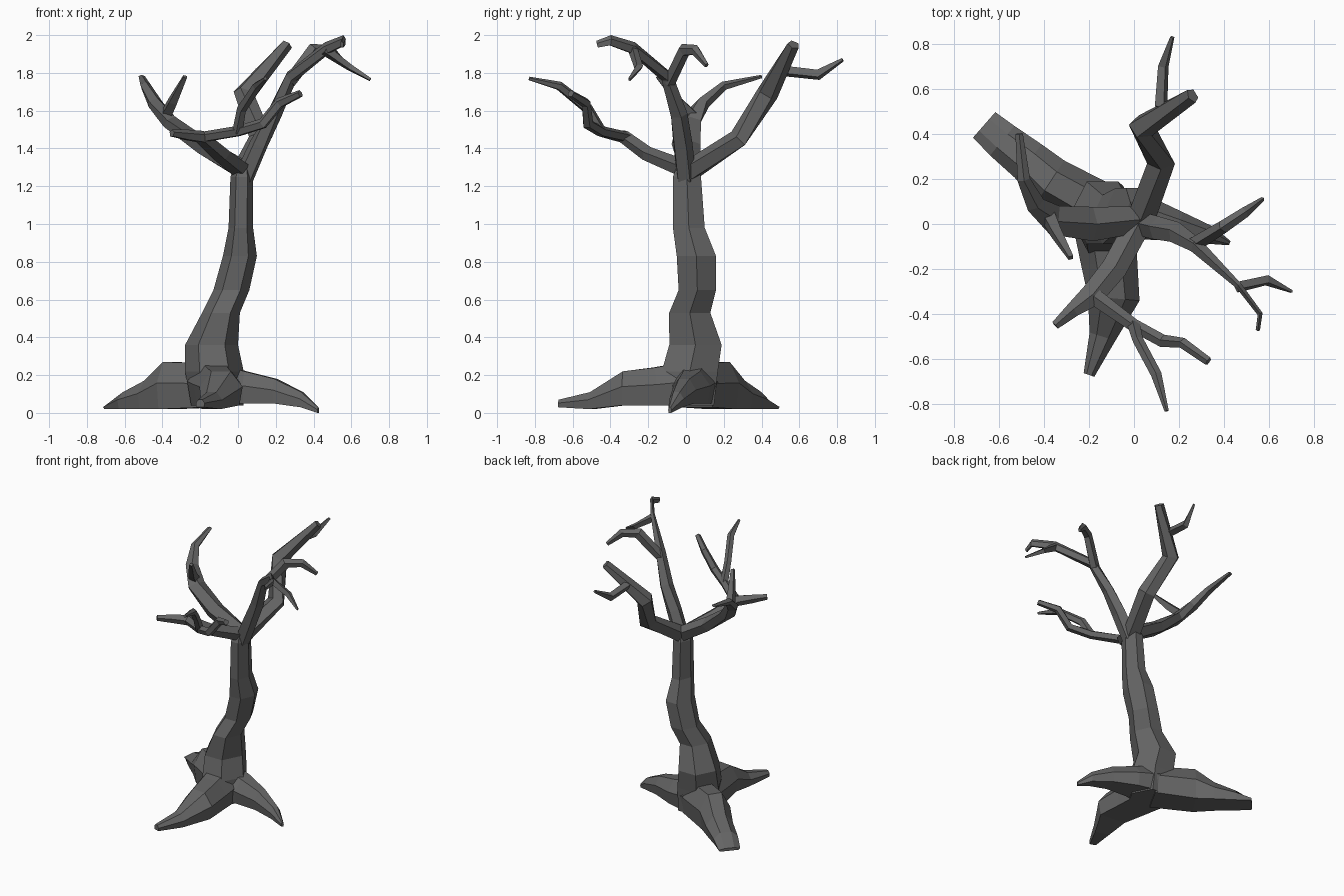
import bpy, bmesh, math
from mathutils import Vector

bark = bpy.data.materials.new("dark_bark")
bark.diffuse_color = (0.13, 0.13, 0.13, 1)


def loft(name, rings):
    """Skin a list of equal-length rings and cap both ends."""
    n = len(rings[0])
    bm = bmesh.new()
    loops = [[bm.verts.new(p) for p in r] for r in rings]
    for a, b in zip(loops, loops[1:]):
        for i in range(n):
            j = (i + 1) % n
            bm.faces.new((a[i], a[j], b[j], b[i]))
    bm.faces.new(loops[0])
    bm.faces.new(loops[-1])
    bmesh.ops.recalc_face_normals(bm, faces=bm.faces)
    mesh = bpy.data.meshes.new(name)
    bm.to_mesh(mesh)
    bm.free()
    mesh.materials.append(bark)
    obj = bpy.data.objects.new(name, mesh)
    bpy.context.collection.objects.link(obj)
    return obj


def directions(pts):
    return [(pts[min(i + 1, len(pts) - 1)] - pts[max(i - 1, 0)]).normalized()
            for i in range(len(pts))]


def branch(name, path, sides=5):
    """Path points: x, y, z, horizontal width, other width."""
    pts = [Vector(p[:3]) for p in path]
    rings = []
    for c, t, p in zip(pts, directions(pts), path):
        u = Vector((0, 0, 1)).cross(t).normalized()
        v = t.cross(u)
        rings.append([c + u * (p[3] / 2 * math.cos(a)) + v * (p[4] / 2 * math.sin(a))
                      for a in [math.tau * (i + 0.25) / sides for i in range(sides)]])
    return loft(name, rings)


def root(name, path):
    """Path points: x, y, width, top height, bottom height."""
    pts = [Vector((p[0], p[1], 0)) for p in path]
    rings = []
    for c, t, (_, _, w, top, bot) in zip(pts, directions(pts), path):
        u = Vector((-t.y, t.x, 0)) * (w / 2)
        mid = bot + (top - bot) * 0.55
        prof = [(-0.85, bot), (-1, mid), (-0.45, top), (0.45, top), (1, mid), (0.85, bot)]
        rings.append([c + u * s + Vector((0, 0, z)) for s, z in prof])
    return loft(name, rings)


# Trunk: z, x range, y range
trunk = [(0.04, -0.25, 0.03, -0.12, 0.15), (0.22, -0.28, 0.03, -0.13, 0.17),
         (0.36, -0.28, 0.00, -0.09, 0.19), (0.53, -0.19, 0.01, -0.09, 0.13),
         (0.65, -0.13, 0.06, -0.04, 0.16), (0.83, -0.08, 0.10, -0.05, 0.16),
         (0.98, -0.05, 0.08, -0.07, 0.10), (1.25, -0.04, 0.08, -0.07, 0.08),
         (1.33, -0.01, 0.06, -0.04, 0.05)]
loft("trunk", [[((x0 + x1) / 2 + (x1 - x0) / 2 * math.cos(i * math.tau / 6),
                 (y0 + y1) / 2 + (y1 - y0) / 1.75 * math.sin(i * math.tau / 6), z)
                for i in range(6)] for z, x0, x1, y0, y1 in trunk])

# Roots
root("back_left_root", [(-0.12, 0.05, .24, .26, .03), (-0.37, 0.19, .22, .27, .02),
                        (-0.47, 0.28, .19, .17, .02), (-0.585, 0.37, .17, .11, .02),
                        (-0.665, 0.44, .15, .04, .02)])
root("front_root", [(-0.13, 0.0, .28, .27, .04), (-0.11, -0.17, .25, .24, .04),
                    (-0.09, -0.33, .23, .22, .04), (-0.14, -0.5, .12, .11, .02),
                    (-0.20, -0.67, .05, .07, .03)])
root("right_root", [(-0.1, 0.04, .26, .26, .05), (0.04, 0.03, .20, .22, .05),
                    (0.20, -0.01, .13, .18, .05), (0.34, -0.05, .08, .11, .03),
                    (0.425, -0.085, .02, .03, .0)])

# Left limb and twig
branch("left_limb", [(0.03, 0.02, 1.28, .12, .11), (-0.19, 0.0, 1.41, .16, .10),
                     (-0.36, 0.02, 1.54, .14, .08), (-0.44, 0.09, 1.64, .09, .07),
                     (-0.49, 0.20, 1.73, .06, .05), (-0.51, 0.40, 1.78, .035, .02)])
branch("left_twig", [(-0.39, 0.05, 1.56, .08, .07), (-0.345, -0.04, 1.65, .06, .06),
                     (-0.28, -0.15, 1.78, .03, .025)], 4)

# Front limb and its forks
branch("front_limb", [(0.03, 0.02, 1.28, .12, .10), (-0.09, -0.2, 1.37, .12, .08),
                      (-0.19, -0.32, 1.46, .11, .07), (-0.27, -0.38, 1.47, .07, .06),
                      (-0.35, -0.45, 1.48, .04, .04)])
branch("front_fork", [(-0.18, -0.32, 1.46, .08, .06), (0.0, -0.45, 1.49, .06, .06),
                      (0.13, -0.52, 1.53, .06, .06), (0.22, -0.53, 1.64, .05, .06),
                      (0.33, -0.61, 1.69, .04, .04)])
branch("front_twig", [(0.0, -0.45, 1.49, .06, .06), (0.02, -0.52, 1.61, .05, .06),
                      (0.10, -0.67, 1.73, .05, .05), (0.145, -0.83, 1.77, .02, .02)])

# Back limb and twig
branch("back_limb", [(0.03, 0.02, 1.28, .13, .12), (0.12, 0.28, 1.45, .13, .11),
                     (0.035, 0.43, 1.69, .12, .12), (0.26, 0.57, 1.95, .07, .06)])
branch("back_twig", [(0.12, 0.52, 1.81, .06, .06), (0.13, 0.70, 1.79, .05, .06),
                     (0.17, 0.83, 1.87, .02, .02)], 4)

# Right limb and its forks
branch("right_limb", [(0.03, 0.0, 1.24, .11, .11), (0.11, -0.02, 1.42, .11, .10),
                      (0.19, -0.04, 1.58, .10, .08), (0.28, -0.10, 1.78, .07, .07),
                      (0.47, -0.28, 1.93, .03, .07), (0.56, -0.40, 1.97, .025, .06),
                      (0.55, -0.47, 1.95, .02, .04)])
branch("right_fork", [(0.27, -0.09, 1.75, .07, .07), (0.40, -0.01, 1.92, .06, .08),
                      (0.49, 0.05, 1.92, .05, .06), (0.57, 0.11, 1.84, .02, .03)])
branch("right_twig", [(0.46, -0.28, 1.92, .05, .06), (0.59, -0.25, 1.83, .05, .04),
                      (0.70, -0.30, 1.765, .015, .02)], 4)
